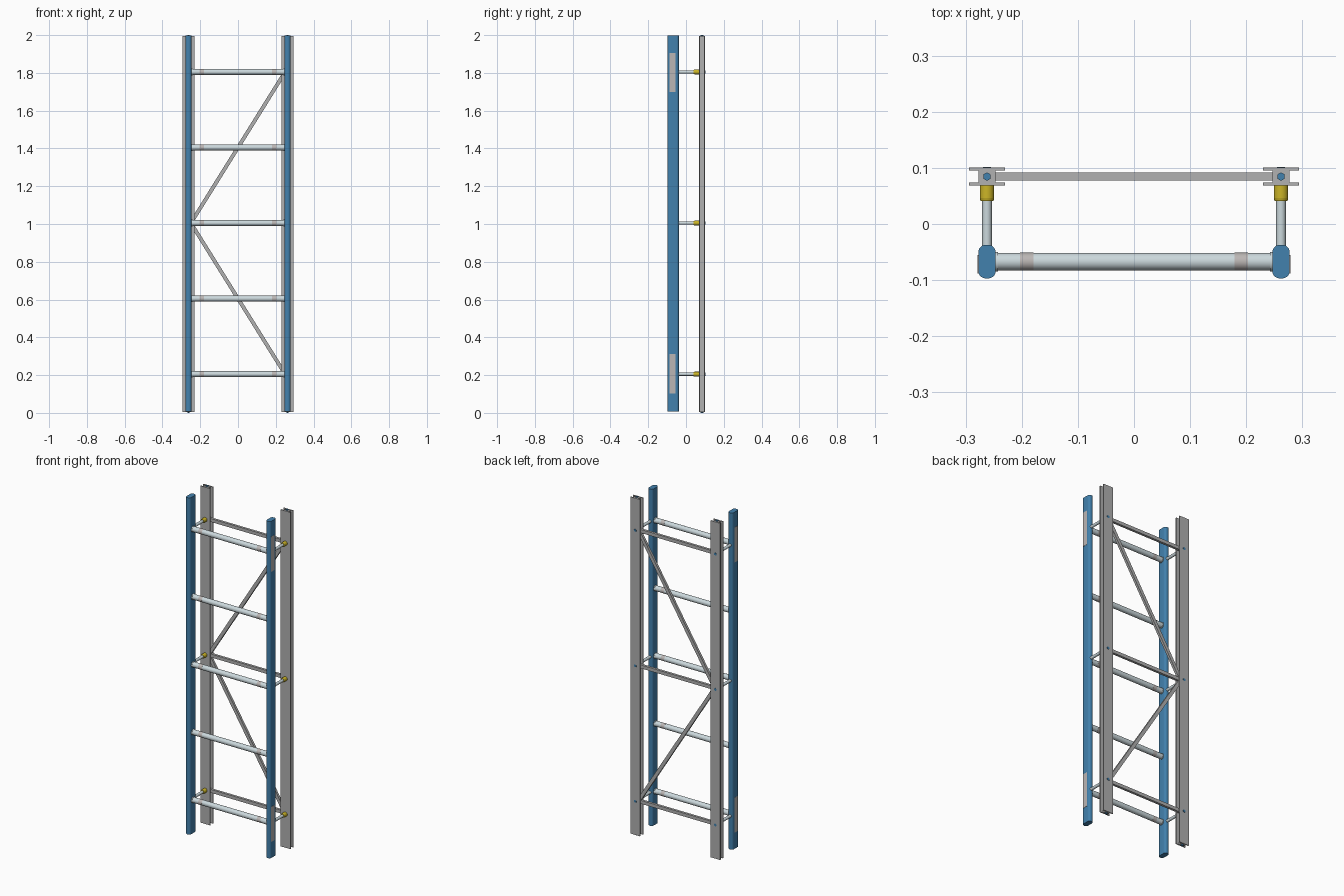
import bpy, bmesh, math
from mathutils import Vector

if "Cube" in bpy.data.objects:
    bpy.data.objects.remove(bpy.data.objects["Cube"])


def material(name, rgb):
    m = bpy.data.materials.new(name)
    m.diffuse_color = (*rgb, 1)
    m.use_nodes = True
    m.node_tree.nodes["Principled BSDF"].inputs["Base Color"].default_value = m.diffuse_color
    return m


BLUE = material("blue paint", (0.055, 0.22, 0.42))
GREY = material("aluminium grey", (0.44, 0.44, 0.44))
PALE = material("pale steel", (0.60, 0.69, 0.72))
YELLOW = material("yellow", (0.60, 0.46, 0.02))
LABEL = material("warm grey label", (0.50, 0.47, 0.46))


def finish(bm, name, mat, smooth=False):
    bmesh.ops.recalc_face_normals(bm, faces=bm.faces)
    me = bpy.data.meshes.new(name)
    bm.to_mesh(me)
    bm.free()
    me.materials.append(mat)
    ob = bpy.data.objects.new(name, me)
    bpy.context.collection.objects.link(ob)
    if smooth:
        bpy.ops.object.select_all(action='DESELECT')
        ob.select_set(True)
        bpy.context.view_layer.objects.active = ob
        bpy.ops.object.shade_smooth_by_angle(angle=math.radians(35))
    return ob


def extrude_profile(name, pts, z0, z1, mat, smooth=False):
    """Closed xy outline pulled from z0 to z1."""
    bm = bmesh.new()
    face = bm.faces.new([bm.verts.new((x, y, z0)) for x, y in pts])
    ext = bmesh.ops.extrude_face_region(bm, geom=[face])
    verts = [v for v in ext["geom"] if isinstance(v, bmesh.types.BMVert)]
    bmesh.ops.translate(bm, verts=verts, vec=(0, 0, z1 - z0))
    return finish(bm, name, mat, smooth)


def rod(name, a, b, r, mat, sides=24, r2=None):
    """Round (or hexagonal) bar between two points."""
    a, b = Vector(a), Vector(b)
    bm = bmesh.new()
    bmesh.ops.create_cone(bm, cap_ends=True, segments=sides, radius1=r,
                          radius2=r if r2 is None else r2, depth=(b - a).length)
    ob = finish(bm, name, mat, sides > 8)
    ob.location = (a + b) / 2
    ob.rotation_euler = (b - a).to_track_quat('Z', 'Y').to_euler()
    return ob


def box(name, centre, size, mat, tilt=0):
    bm = bmesh.new()
    bmesh.ops.create_cube(bm, size=1)
    bmesh.ops.scale(bm, vec=size, verts=bm.verts)
    ob = finish(bm, name, mat)
    ob.location = centre
    ob.rotation_euler = (0, tilt, 0)
    return ob


def rounded_rect(cx, cy, hx, hy, r, n=8):
    pts = []
    for k, (sx, sy) in enumerate([(1, 1), (-1, 1), (-1, -1), (1, -1)]):
        for i in range(n + 1):
            t = math.pi / 2 * (k + i / n)
            pts.append((cx + sx * (hx - r) + r * math.cos(t),
                        cy + sy * (hy - r) + r * math.sin(t)))
    return pts


X, Y_STILE, Y_BEAM, Z_MID = 0.262, -0.067, 0.0845, 1.005
LEVELS = [Z_MID - 0.8, Z_MID, Z_MID + 0.8]

for s, side in ((-1, "left"), (1, "right")):
    x = s * X
    # Front ladder stile
    extrude_profile(f"stile_{side}", rounded_rect(x, Y_STILE, 0.0155, 0.03, 0.0135),
                    0.008, 1.997, BLUE, True)
    # Label plates on the outer face of the stile
    for z, where in ((0.207, "lower"), (1.803, "upper")):
        box(f"label_{where}_{side}", (x + s * 0.0155, -0.0715, z),
            (0.0024, 0.033, 0.207), LABEL)
    # Rear rail: two flanges joined by a thick web
    h, t, w, f = 0.016, 0.0055, 0.0155, 0.032
    quarter = [(f, h), (f, h - t), (w, h - t)]
    half = quarter + [(px, -py) for px, py in reversed(quarter)]
    outline = half + [(-px, -py) for px, py in half]
    extrude_profile(f"rear_rail_{side}", [(x + px, Y_BEAM + py) for px, py in outline],
                    0.006, 1.995, GREY)
    # Hexagonal bolt heads at the rail ends
    rod(f"bottom_bolt_{side}", (x, Y_BEAM, 0), (x, Y_BEAM, 0.03), 0.0075, BLUE, 6)
    rod(f"top_bolt_{side}", (x, Y_BEAM, 1.97), (x, Y_BEAM, 2.0), 0.0075, BLUE, 6)
    # Standoffs between stile and rail, each with a yellow collar and a rear bolt
    for i, z in enumerate(LEVELS):
        rod(f"standoff_{side}_{i}", (x, -0.045, z), (x, 0.07, z), 0.0085, PALE)
        rod(f"collar_{side}_{i}", (x, 0.046, z), (x, 0.069, z), 0.0128, YELLOW)
        rod(f"collar_lip_{side}_{i}", (x, 0.041, z), (x, 0.046, z), 0.0115, YELLOW, r2=0.0128)
        rod(f"rear_bolt_{side}_{i}", (x, 0.095, z), (x, 0.102, z), 0.0085, BLUE, 6)

# Rungs with end ferrules and grip bands
for i in range(5):
    z = Z_MID + (i - 2) * 0.4
    rod(f"rung_{i}", (-0.255, Y_STILE, z), (0.255, Y_STILE, z), 0.0155, PALE, 32)
    for s, side in ((-1, "left"), (1, "right")):
        rod(f"rung_ferrule_{side}_{i}", (s * 0.242, Y_STILE, z), (s * 0.249, Y_STILE, z),
            0.0175, PALE, 32)
        rod(f"rung_band_{side}_{i}", (s * 0.179, Y_STILE, z), (s * 0.203, Y_STILE, z),
            0.0158, LABEL, 32)

# Rear cross bars
for i, z in enumerate(LEVELS):
    box(f"rear_cross_bar_{i}", (0, Y_BEAM, z), (0.5, 0.0145, 0.02), GREY)

# Diagonal braces meeting at the left middle
dx, dz = 0.48, 0.77
for s, where in ((-1, "lower"), (1, "upper")):
    box(f"diagonal_brace_{where}", (0, Y_BEAM, Z_MID + s * 0.4),
        (math.hypot(dx, dz), 0.014, 0.02), GREY, -s * math.atan2(dz, dx))
